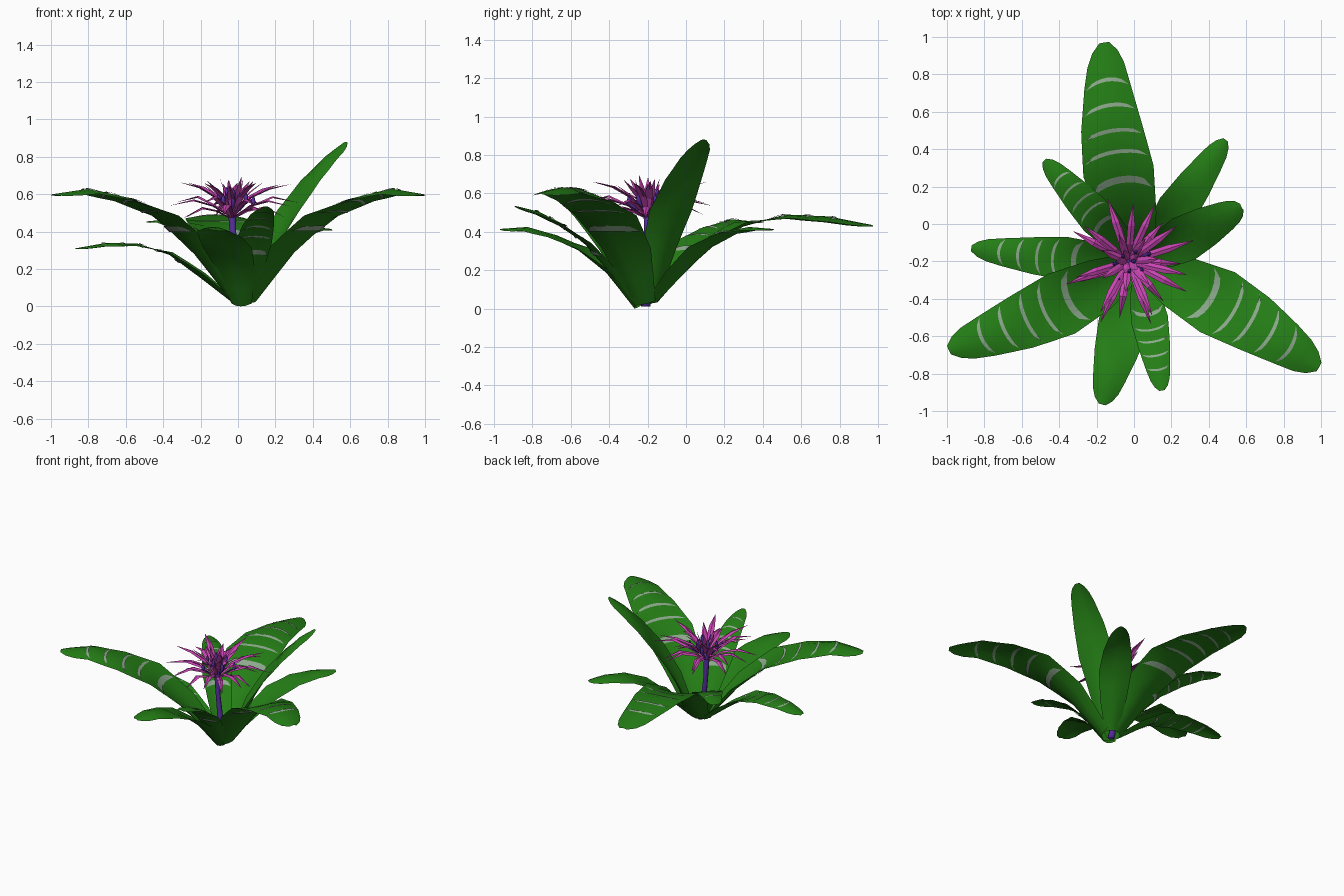
import bpy, math, random
from mathutils import Vector

if "Cube" in bpy.data.objects:
    bpy.data.objects.remove(bpy.data.objects["Cube"])

random.seed(4)
UP = Vector((0, 0, 1))
BASE = Vector((0.03, -0.21, 0.01))     # where the rosette meets the ground
HEAD = Vector((-0.03, -0.2, 0.46))     # where the flower head opens


def material(name, rgb):
    m = bpy.data.materials.new(name)
    m.diffuse_color = (*rgb, 1)
    m.use_nodes = True
    m.node_tree.nodes["Principled BSDF"].inputs["Base Color"].default_value = m.diffuse_color
    return m


GREEN = material("leaf_green", (0.018, 0.21, 0.008))
PALE = material("stripe_pale", (0.27, 0.40, 0.27))
PINK = material("bract_pink", (0.58, 0.06, 0.45))
PURPLE = material("stem_purple", (0.10, 0.03, 0.36))


def make(name, verts, faces, mat, smooth=False):
    me = bpy.data.meshes.new(name)
    me.from_pydata(verts, [], faces)
    me.materials.append(mat)
    me.polygons.foreach_set("use_smooth", [smooth] * len(me.polygons))
    ob = bpy.data.objects.new(name, me)
    bpy.context.collection.objects.link(ob)
    return ob


def grid_faces(rows, cols, start=0):
    return [(start + i * cols + j, start + (i + 1) * cols + j,
             start + (i + 1) * cols + j + 1, start + i * cols + j + 1)
            for i in range(rows - 1) for j in range(cols - 1)]


def linear(points, t):
    for (a, va), (b, vb) in zip(points, points[1:]):
        if t <= b:
            return va + (vb - va) * (t - a) / (b - a)
    return points[-1][1]


WIDTH = [(0, .42), (.2, .8), (.4, 1), (.6, .86), (.8, .65),
         (.9, .52), (.96, .36), (1, .14)]
# trough near the base, gently arched towards the tip
CUP = [(0, .45), (.2, .34), (.4, .14), (.6, -.12), (.8, -.25), (1, -.25)]


def leaf_surface(tip, width, heights, bow):
    """Returns P(t, u, offset): t runs to the tip, u from edge to edge."""
    flat = Vector((tip[0] - BASE.x, tip[1] - BASE.y, 0))
    d = flat.normalized()
    start = BASE + d * 0.06
    length = flat.length - 0.06
    side = UP.cross(d)
    height_at = [(i / 5, h) for i, h in enumerate(heights)]
    bow_at = [(i / 5, bow * math.sin(math.pi * i / 5)) for i in range(6)]

    def centre(t):
        p = start + d * length * t + side * linear(bow_at, t)
        p.z = linear(height_at, t)
        return p

    def point(t, u, offset=0.0):
        t = min(max(t, 0), 1)
        tangent = centre(min(t + .1, 1)) - centre(max(t - .1, 0))
        normal = tangent.cross(side).normalized()
        half = width / 2 * linear(WIDTH, t)
        cup = half * linear(CUP, t)
        return centre(t) + side * half * u + normal * (cup * u * u + offset)
    return point


def leaf(name, tip, width, heights, striped, bow=0):
    P = leaf_surface(tip, width, heights, bow)
    ts = [0, .1, .2, .3, .4, .5, .6, .7, .8, .9, .96, 1]
    us = [-1, -.5, 0, .5, 1]
    make(name, [P(t, u) for t in ts for u in us],
         grid_faces(len(ts), len(us)), GREEN, True)
    if not striped:
        return
    # pale crescents lying on both faces of the leaf
    verts, faces = [], []
    for k, t0 in enumerate((.31, .45, .55, .67, .79)):
        thick = .032 if k == 0 else .018
        for off in (.005, -.005):
            n = len(verts)
            cu = [-.92 + 1.84 * j / 8 for j in range(9)]
            for s in (0, 1):
                for u in cu:
                    arch = 1 - (u / .92) ** 2
                    verts.append(P(t0 + .026 * arch + s * thick * min(1, 2 * arch), u, off))
            new = grid_faces(2, 9, n)
            faces += new if off > 0 else [f[::-1] for f in new]
    make(name + "_stripes", verts, faces, PALE)


# leaves: tip position, widest point, heights from base to tip, striped, sideways bow
LEAVES = [
    ("back_leaf", (-.16, .97), .38, (.03, .28, .425, .49, .48, .435), True, .035),
    ("back_right_leaf", (.49, .45), .22, (.03, .17, .31, .40, .425, .415), False),
    ("tall_right_leaf", (.575, .09), .25, (.03, .29, .50, .68, .80, .88), False),
    ("right_leaf", (.99, -.765), .37, (.02, .28, .465, .58, .63, .60), True, .03),
    ("front_right_leaf", (.15, -.89), .20, (.01, .18, .33, .44, .505, .535), True),
    ("front_leaf", (-.17, -.965), .27, (0, .18, .30, .385, .425, .415), False),
    ("left_leaf", (-.99, -.675), .35, (.02, .27, .465, .58, .63, .60), True, .025),
    ("low_left_leaf", (-.87, -.13), .23, (.02, .15, .275, .335, .34, .31), True, .01),
    ("back_left_leaf", (-.48, .34), .20, (.03, .20, .35, .43, .465, .455), True),
]
for spec in LEAVES:
    leaf(*spec)


# tapering stem and flower core
def tube(name, path, sides, mat):
    verts = [Vector((x + r * math.cos(2 * math.pi * k / sides),
                     y + r * math.sin(2 * math.pi * k / sides), z))
             for x, y, z, r in path for k in range(sides)]
    n = len(path)
    faces = [(i * sides + k, i * sides + (k + 1) % sides,
              (i + 1) * sides + (k + 1) % sides, (i + 1) * sides + k)
             for i in range(n - 1) for k in range(sides)]
    faces += [tuple(range(sides))[::-1], tuple(range((n - 1) * sides, n * sides))]
    return make(name, verts, faces, mat, True)


tube("flower_stem", [(.025, -.21, .01, .025), (0, -.205, .15, .02),
                     (-.025, -.2, .35, .016), (-.03, -.2, .47, .02),
                     (-.03, -.2, .53, .018)], 8, PURPLE)


# pointed bracts in rings: count, reach, start, shoulder and tip heights
RINGS = [(7, .30, .01, .07, .02), (8, .36, .02, .11, .085), (7, .31, .03, .175, .205),
         (7, .16, .04, .15, .20), (5, .07, .05, .15, .225)]
verts, faces = [], []
for ring, (count, reach, z0, mid, top) in enumerate(RINGS):
    for k in range(count):
        a = 2 * math.pi * (k + ring * .37) / count + random.uniform(-.08, .08)
        r = reach * random.uniform(.92, 1.04)
        lift = random.uniform(-.015, .015)
        d = Vector((math.cos(a), math.sin(a), 0))
        side = UP.cross(d)
        n = len(verts)
        for s, z, w in ((.04, z0, .008), (.3, z0 + (mid - z0) * .6, .019),
                        (.62, mid + lift, .02), (1, top + lift, .001)):
            c = HEAD + d * r * s + UP * z
            keel = UP * w * .4          # raised midrib
            verts += [c - side * w, c + keel, c + side * w]
        faces += grid_faces(4, 3, n)
make("flower_bracts", verts, faces, PINK)

# small purple buds among the bracts
for k in range(9):
    a = k * 2.4
    r = .03 + .011 * k
    x, y = HEAD.x + r * math.cos(a), HEAD.y + r * math.sin(a)
    z = HEAD.z + .16 - .006 * k
    mx, my = (x + HEAD.x) / 2, (y + HEAD.y) / 2
    tube(f"flower_bud_{k + 1}", [(mx, my, HEAD.z + .05, .006), (x, y, z - .03, .013),
                                 (x, y, z, .011), (x, y, z + .025, .002)], 5, PURPLE)
